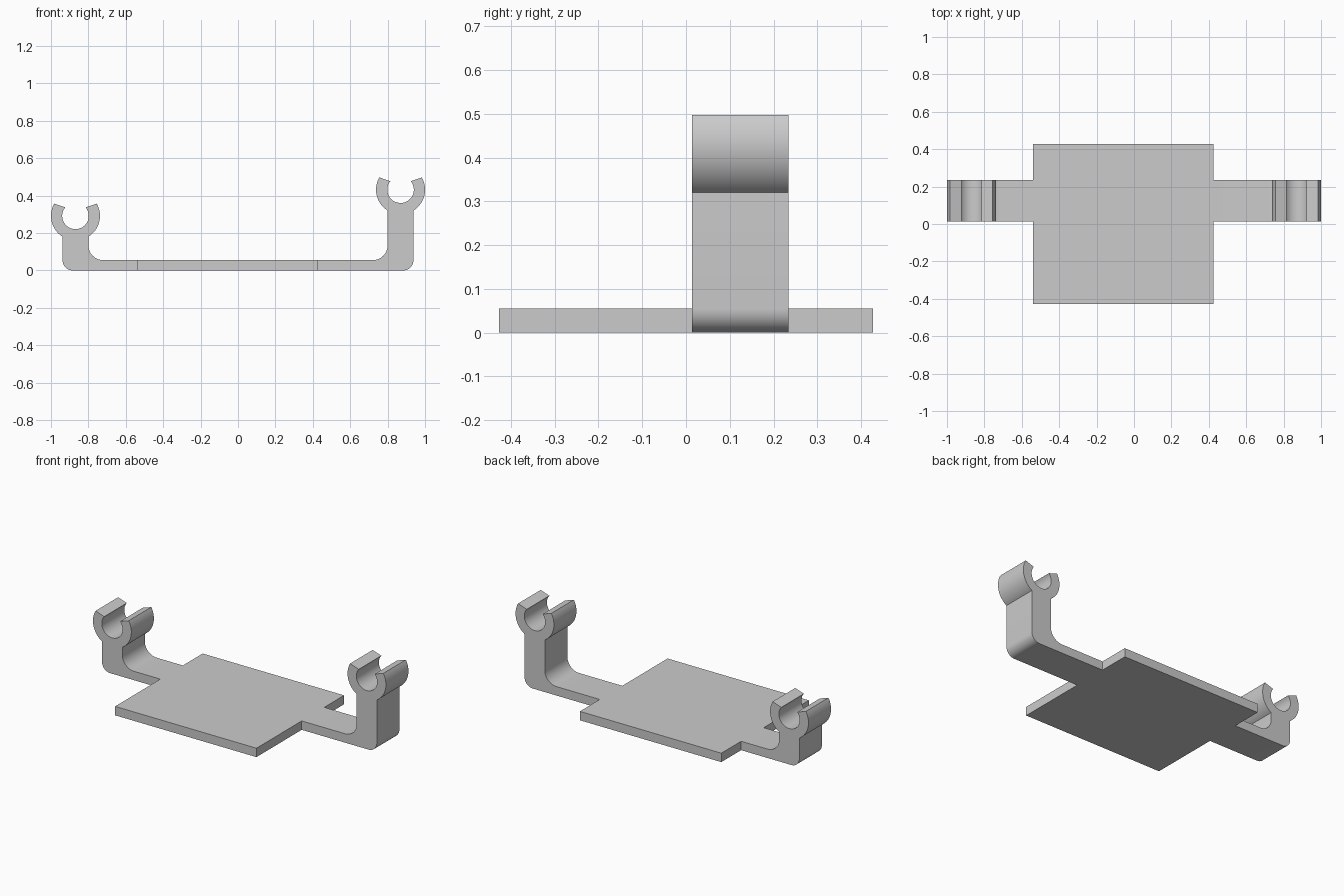
import bpy
import bmesh
from math import asin, cos, sin, degrees, radians, sqrt

cube = bpy.data.objects.get("Cube")
if cube:
    bpy.data.objects.remove(cube)

THICK = 0.055                      # sheet thickness
ARM_FRONT, ARM_BACK = 0.014, 0.234
CLIP_X, CLIP_R, BORE_R = 0.869, 0.131, 0.071
STEM_HALF = 0.069

grey = bpy.data.materials.new("light grey plastic")
grey.use_nodes = True
grey.diffuse_color = (0.6, 0.6, 0.6, 1)
grey.node_tree.nodes["Principled BSDF"].inputs["Base Color"].default_value = grey.diffuse_color


def extrude_outline(name, outline, front, back):
    """Solid from an (x, z) outline, extruded along y."""
    bm = bmesh.new()
    face = bm.faces.new([bm.verts.new((x, front, z)) for x, z in outline])
    new = bmesh.ops.extrude_face_region(bm, geom=[face])["geom"]
    verts = [v for v in new if isinstance(v, bmesh.types.BMVert)]
    bmesh.ops.translate(bm, verts=verts, vec=(0, back - front, 0))
    bmesh.ops.recalc_face_normals(bm, faces=bm.faces)
    mesh = bpy.data.meshes.new(name)
    bm.to_mesh(mesh)
    bm.free()
    mesh.materials.append(grey)
    obj = bpy.data.objects.new(name, mesh)
    bpy.context.collection.objects.link(obj)
    bpy.ops.object.select_all(action='DESELECT')
    obj.select_set(True)
    bpy.context.view_layer.objects.active = obj
    bpy.ops.object.shade_smooth_by_angle(angle=radians(25))
    return obj


def arc(cx, cz, r, start, end, steps):
    angles = [radians(start + (end - start) * i / steps) for i in range(steps + 1)]
    return [(cx + r * cos(a), cz + r * sin(a)) for a in angles]


def clip_arm(name, side, start_x, clip_z):
    """Flat arm bending up into a stem with an open round clip on top."""
    inner, outer = CLIP_X - STEM_HALF, CLIP_X + STEM_HALF
    corner, fillet = 0.055, 0.08
    join = degrees(asin(sqrt(1 - (STEM_HALF / CLIP_R) ** 2)))
    outline = [(start_x, 0)]
    outline += arc(outer - corner, corner, corner, -90, 0, 10)
    outline += arc(CLIP_X, clip_z, CLIP_R, -join, 30, 20)
    outline += arc(CLIP_X, clip_z, BORE_R, 40, -220, 44)
    outline += arc(CLIP_X, clip_z, CLIP_R, 150, 180 + join, 20)
    outline += arc(inner - fillet, THICK + fillet, fillet, 0, -90, 12)
    outline += [(start_x, THICK)]
    return extrude_outline(name, [(side * x, z) for x, z in outline], ARM_FRONT, ARM_BACK)


# Base plate
left, right = -0.54, 0.425
extrude_outline("base_plate", [(left, 0), (right, 0), (right, THICK), (left, THICK)], -0.427, 0.427)

# Tall clip arm on +x, short clip arm on -x
clip_arm("left_clip_arm", 1, right, 0.432)
clip_arm("right_clip_arm", -1, -left, 0.292)
